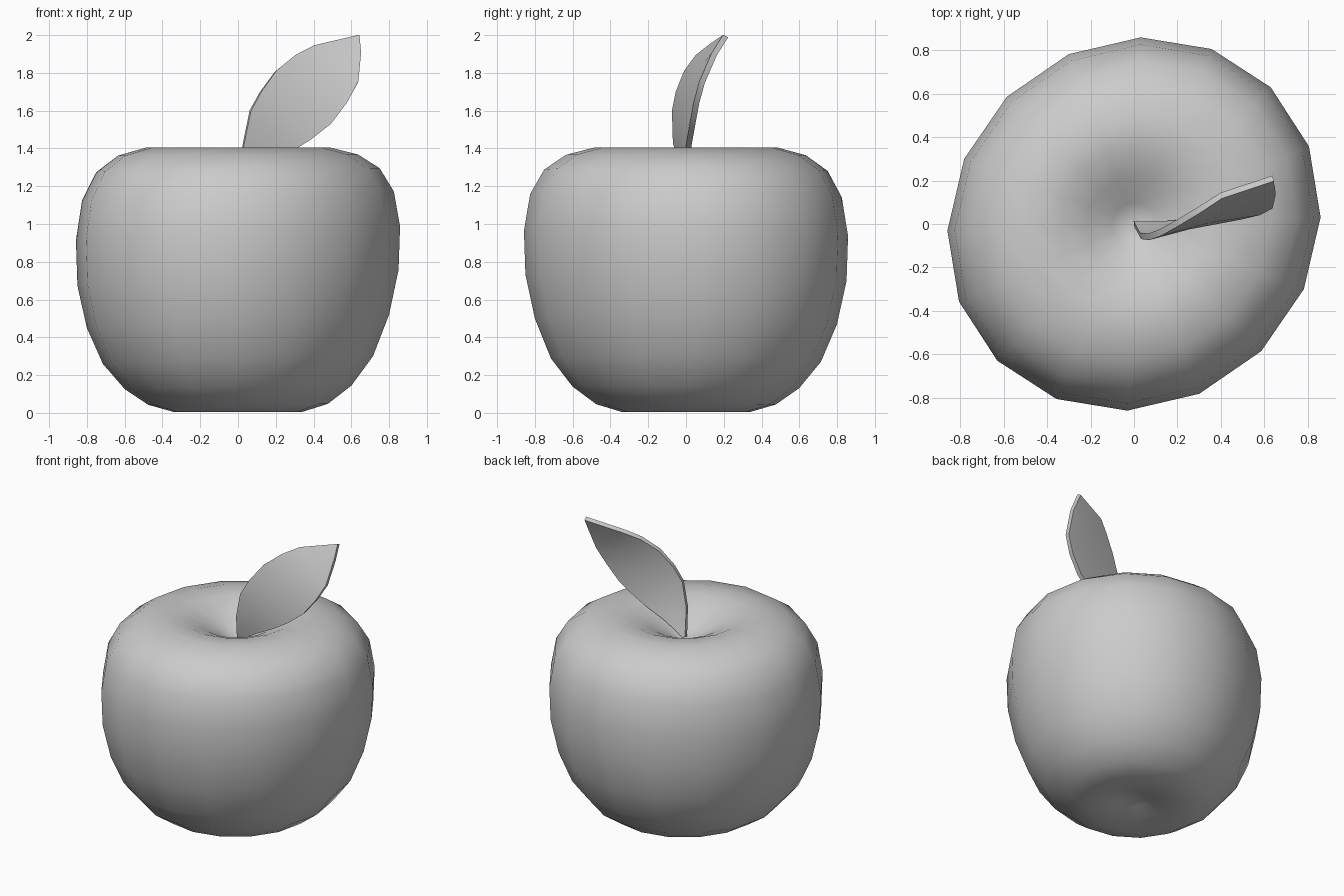
import bpy, math

if "Cube" in bpy.data.objects:
    bpy.data.objects.remove(bpy.data.objects["Cube"])

SIDES = 16


def make_object(name, verts, faces):
    mesh = bpy.data.meshes.new(name)
    mesh.from_pydata(verts, [], faces)
    mesh.update()
    obj = bpy.data.objects.new(name, mesh)
    bpy.context.collection.objects.link(obj)
    bpy.ops.object.select_all(action='DESELECT')
    obj.select_set(True)
    bpy.context.view_layer.objects.active = obj
    return obj


# Fruit: lathed profile (radius, z), poles at both dimples
BOTTOM_Z, TOP_Z = 0.07, 1.22
profile = [(0.09, 0.05), (0.20, 0.02), (0.34, 0.005), (0.475, 0.045), (0.60, 0.135),
           (0.715, 0.28), (0.80, 0.485), (0.85, 0.715), (0.858, 0.95), (0.825, 1.15),
           (0.75, 1.285), (0.635, 1.365), (0.485, 1.405), (0.35, 1.395), (0.22, 1.34),
           (0.10, 1.27)]
SKEW = 0.036  # slightly oval along the diagonal
verts = []
for r, z in profile:
    for i in range(SIDES):
        a = 2 * math.pi * i / SIDES
        c, s = r * math.cos(a), r * math.sin(a)
        lean = math.sin(math.pi * min(z / 1.41, 1)) * (0.05 * c - 0.02 * s)
        verts.append((c + SKEW * s, s + SKEW * c, z + lean))
faces = []
for k in range(len(profile) - 1):
    for i in range(SIDES):
        j = (i + 1) % SIDES
        a, b = k * SIDES, (k + 1) * SIDES
        faces.append((a + i, a + j, b + j, b + i))
low, high = len(verts), len(verts) + 1
last = (len(profile) - 1) * SIDES
verts += [(0, 0, BOTTOM_Z), (0, 0, TOP_Z)]
for i in range(SIDES):
    j = (i + 1) % SIDES
    faces += [(low, j, i), (high, last + i, last + j)]
fruit = make_object("apple_body", verts, faces)
bpy.ops.object.shade_smooth()

# Leaf: strip between its upper and lower edges, then thickened
upper = [(0.0, 0.0, 1.25), (0.03, -0.055, 1.43), (0.065, -0.06, 1.60), (0.12, -0.04, 1.70),
         (0.20, 0.005, 1.81), (0.30, 0.065, 1.89), (0.40, 0.13, 1.94), (0.64, 0.21, 1.995)]
lower = [(0.02, 0.0, 1.24), (0.15, 0.0, 1.32), (0.28, 0.01, 1.385), (0.38, 0.02, 1.445),
         (0.49, 0.035, 1.53), (0.575, 0.055, 1.64), (0.635, 0.085, 1.75), (0.65, 0.15, 1.90)]
verts, faces = [], []
for u, l in zip(upper, lower):
    verts += [u, tuple((p + q) / 2 for p, q in zip(u, l)), l]
for k in range(len(upper) - 1):
    for c in range(2):
        a = 3 * k + c
        faces.append((a, a + 1, a + 4, a + 3))
leaf = make_object("leaf", verts, faces)
solid = leaf.modifiers.new("thickness", 'SOLIDIFY')
solid.thickness = 0.03
solid.offset = 0
bpy.ops.object.modifier_apply(modifier=solid.name)
bpy.ops.object.shade_smooth_by_angle(angle=math.radians(45))
